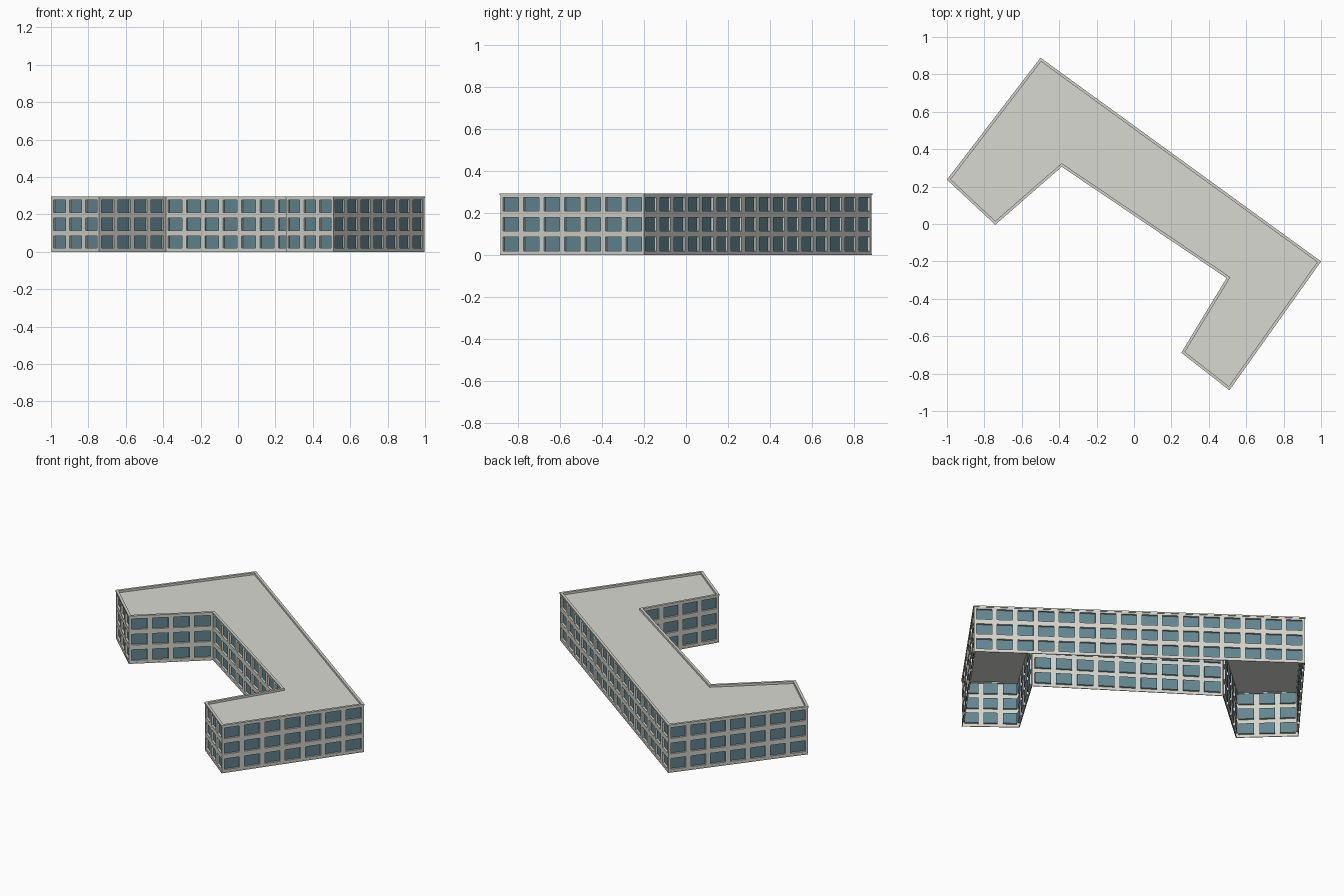
import bpy
import bmesh
from mathutils import Vector

if "Cube" in bpy.data.objects:
    bpy.data.objects.remove(bpy.data.objects["Cube"], do_unlink=True)


def material(name, colour):
    mat = bpy.data.materials.new(name)
    mat.use_nodes = True
    mat.diffuse_color = (*colour, 1)
    mat.node_tree.nodes["Principled BSDF"].inputs["Base Color"].default_value = (*colour, 1)
    return mat


WALL = material("pale stone", (0.65, 0.65, 0.60))
ROOF = material("light grey roof", (0.68, 0.69, 0.63))
GLASS = material("blue grey glass", (0.122, 0.24, 0.285))

# Footprint, anticlockwise, with the number of window bays on the wall after each corner
CORNERS = [(-0.50, 0.889), (-1.0, 0.237), (-0.742, -0.004), (-0.386, 0.306),
           (0.495, -0.289), (0.253, -0.688), (0.51, -0.889), (1.0, -0.20)]
BAYS = [7, 3, 4, 9, 4, 3, 7, 16]
FLOORS = 3
BASE, EAVES, TOP = 0.005, 0.29, 0.295
ROOF_LEVEL = 0.282


def footprint(inset):
    """Footprint moved inwards by a distance, with mitred corners."""
    pts = [Vector(c) for c in CORNERS]
    result = []
    for i, p in enumerate(pts):
        a = (p - pts[i - 1]).normalized()
        b = (pts[(i + 1) % len(pts)] - p).normalized()
        na, nb = Vector((-a.y, a.x)), Vector((-b.y, b.x))
        result.append(p + (na + nb) * inset / (1 + na.dot(nb)))
    return result


def finish(name, bm, mats):
    mesh = bpy.data.meshes.new(name)
    bm.to_mesh(mesh)
    bm.free()
    for mat in mats:
        mesh.materials.append(mat)
    bpy.context.collection.objects.link(bpy.data.objects.new(name, mesh))


def ring(name, outer, inner, z0, z1, mat):
    """Closed band that follows the footprint."""
    bm = bmesh.new()
    loops = [[bm.verts.new((p.x, p.y, z)) for p in footprint(d)]
             for d, z in ((outer, z0), (outer, z1), (inner, z1), (inner, z0))]
    n = len(CORNERS)
    for k in range(4):
        lo, hi = loops[k], loops[(k + 1) % 4]
        for i in range(n):
            j = (i + 1) % n
            bm.faces.new((lo[i], lo[j], hi[j], hi[i]))
    finish(name, bm, [mat])


# Walls: one cell per bay and floor, each with a recessed window
bm = bmesh.new()
corners = footprint(0.003)
for i, bays in enumerate(BAYS):
    start, end = corners[i], corners[(i + 1) % len(corners)]
    grid = []
    for f in range(FLOORS + 1):
        z = BASE + (EAVES - BASE) * f / FLOORS
        grid.append([bm.verts.new((*start.lerp(end, b / bays), z)) for b in range(bays + 1)])
    for f in range(FLOORS):
        for b in range(bays):
            bm.faces.new((grid[f][b], grid[f][b + 1], grid[f + 1][b + 1], grid[f + 1][b]))
bm.normal_update()
windows = list(bm.faces)
bmesh.ops.inset_individual(bm, faces=windows, thickness=0.0145, use_even_offset=True)
bmesh.ops.inset_individual(bm, faces=windows, thickness=0.0, depth=-0.012)
for face in windows:
    face.material_index = 1
bmesh.ops.remove_doubles(bm, verts=bm.verts, dist=0.00005)
finish("walls", bm, [WALL, GLASS])

# Flat roof over the hollow, open-bottomed shell
bm = bmesh.new()
bm.faces.new([bm.verts.new((p.x, p.y, ROOF_LEVEL)) for p in footprint(0.008)])
finish("roof", bm, [ROOF])

# Base course and the raised edge around the roof
ring("base_course", 0.002, 0.006, 0.0, BASE, WALL)
ring("parapet", 0.0, 0.015, EAVES - 0.003, TOP, WALL)
ring("parapet_inner_wall", 0.0035, 0.015, ROOF_LEVEL - 0.004, EAVES, WALL)
